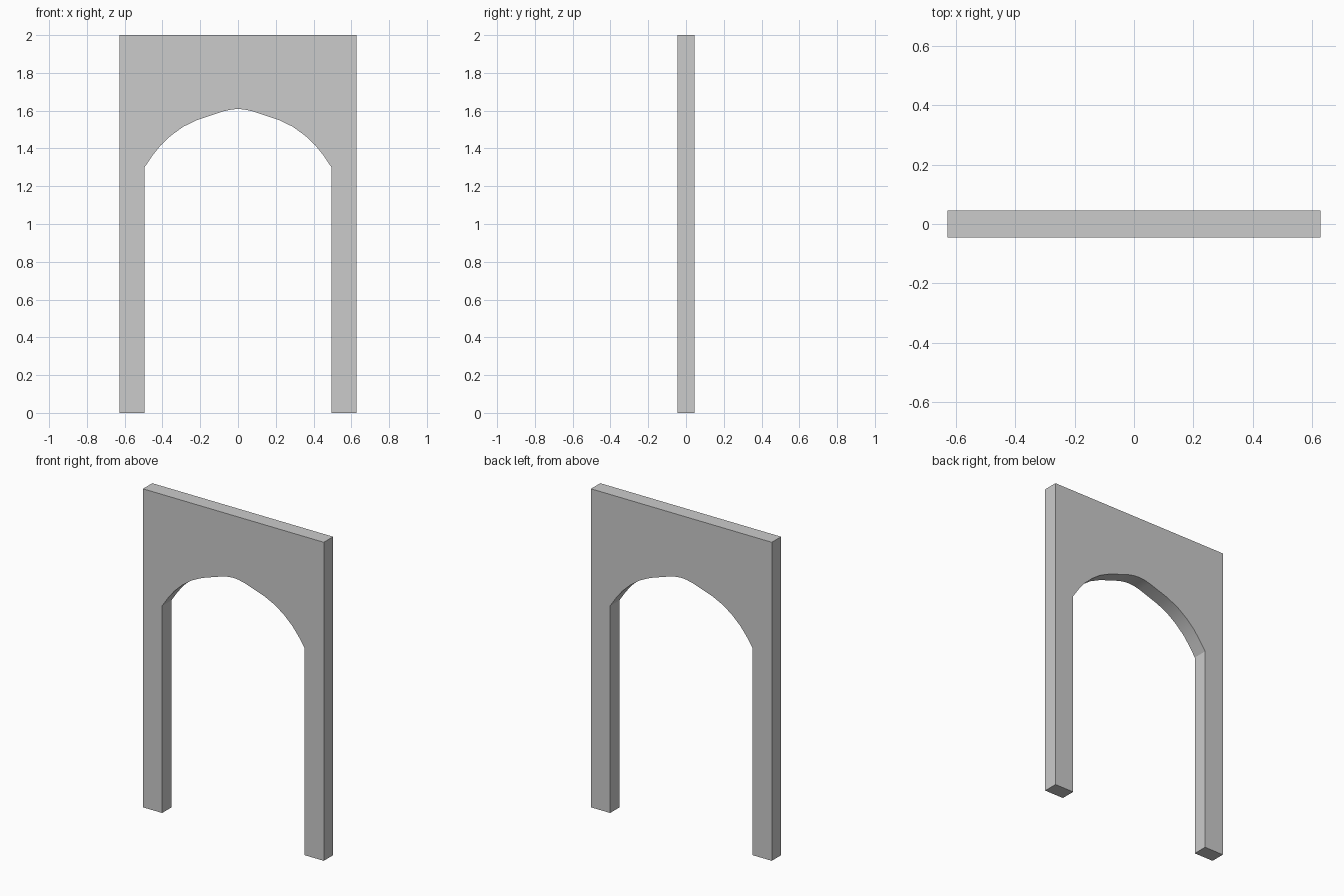
import bpy, bmesh, math

if "Cube" in bpy.data.objects:
    bpy.data.objects.remove(bpy.data.objects["Cube"])

HALF_W, HEIGHT, HALF_D = 0.628, 2.0, 0.046

# Right half of the opening: floor, spring point, then up to the apex
half = [(0.495, 0.0), (0.495, 1.30), (0.453, 1.362), (0.41, 1.416), (0.355, 1.468),
        (0.29, 1.515), (0.215, 1.551), (0.14, 1.576), (0.08, 1.596), (0.035, 1.606)]
opening = half + [(0.0, 1.609)] + [(-x, z) for x, z in reversed(half)]
outline = [(-HALF_W, 0), (-HALF_W, HEIGHT), (HALF_W, HEIGHT), (HALF_W, 0)]

# Arch panel: one profile extruded through its depth
bm = bmesh.new()
face = bm.faces.new([bm.verts.new((x, -HALF_D, z)) for x, z in outline + opening])
ext = bmesh.ops.extrude_face_region(bm, geom=[face], use_keep_orig=True)
moved = [g for g in ext["geom"] if isinstance(g, bmesh.types.BMVert)]
bmesh.ops.translate(bm, verts=moved, vec=(0, 2 * HALF_D, 0))
bmesh.ops.recalc_face_normals(bm, faces=bm.faces)
mesh = bpy.data.meshes.new("arch_panel")
bm.to_mesh(mesh)
bm.free()
arch = bpy.data.objects.new("arch_panel", mesh)
bpy.context.collection.objects.link(arch)

# Smooth underside, crisp corners
bpy.context.view_layer.objects.active = arch
arch.select_set(True)
bpy.ops.object.shade_smooth_by_angle(angle=math.radians(30))
